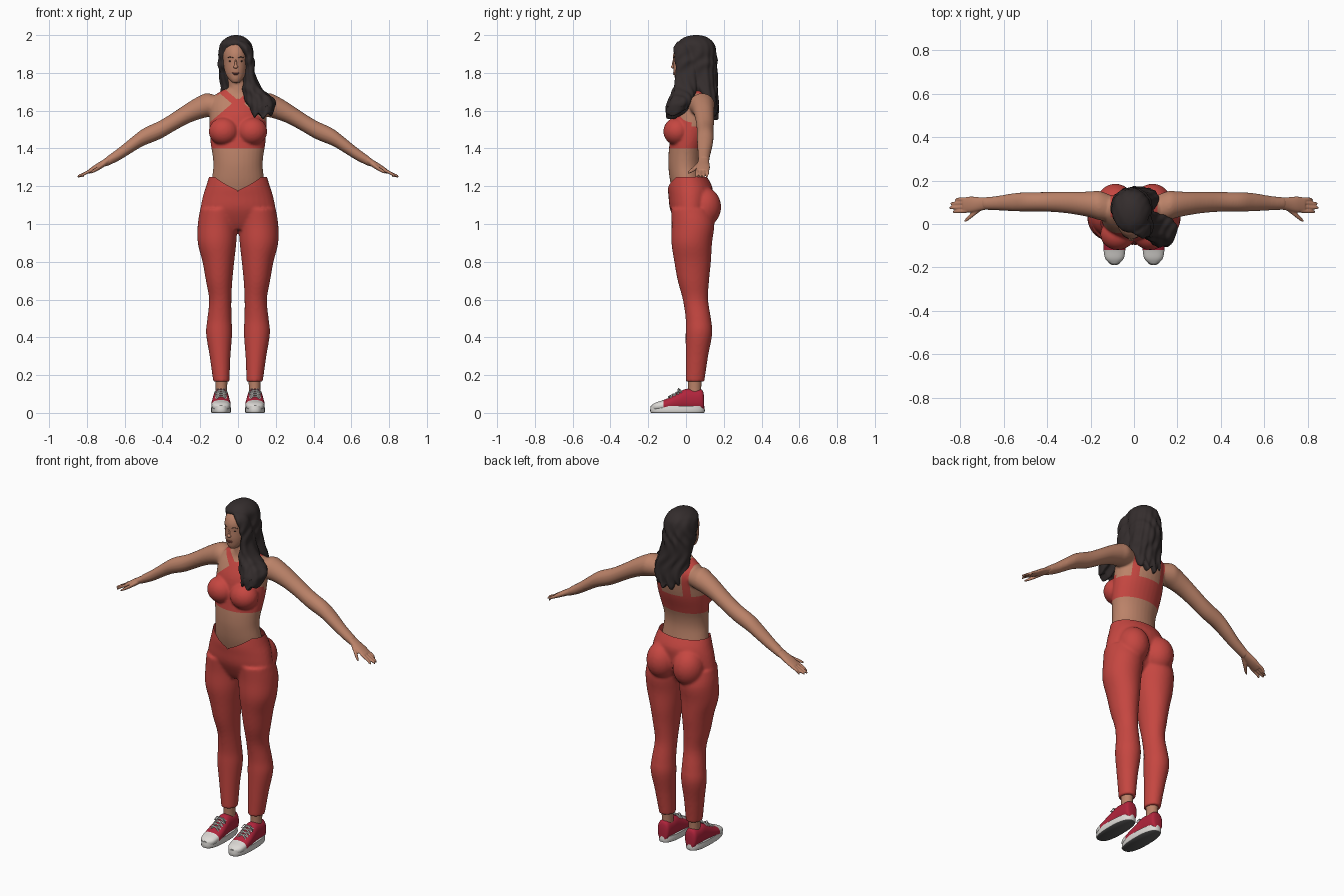
import bpy, bmesh, math
from mathutils import Matrix, Vector

cube = bpy.data.objects.get("Cube")
if cube:
    bpy.data.objects.remove(cube)


def material(name, r, g, b):
    m = bpy.data.materials.new(name)
    m.use_nodes = True
    m.diffuse_color = (r, g, b, 1)
    m.node_tree.nodes["Principled BSDF"].inputs["Base Color"].default_value = (r, g, b, 1)
    return m


skin = material("skin", .50, .225, .14)
red = material("coral_red_fabric", .56, .062, .052)
black = material("dark_hair", .034, .026, .026)
crimson = material("crimson_canvas", .44, .018, .045)
white = material("off_white_rubber", .72, .70, .67)
grey = material("grey_tread", .10, .10, .10)
lip = material("lip", .30, .095, .07)
dark = material("eye_brown", .05, .028, .022)
made = []


def spline(rows, steps):
    """Catmull-Rom interpolation of ring settings."""
    out = []
    for i in range(len(rows) - 1):
        quad = [rows[max(i - 1, 0)], rows[i], rows[i + 1], rows[min(i + 2, len(rows) - 1)]]
        for k in range(steps):
            t = k / steps
            out.append([b + t / 2 * (c - a + t * (2*a - 5*b + 4*c - d + t * (3*b - a - 3*c + d)))
                        for a, b, c, d in zip(*quad)])
    return out + [list(rows[-1])]


def loft(bm, rows, axis="z", side=1, n=32, steps=4, power=2.0):
    """Closed tube of oval rings: centre x, y, z, then the two radii."""
    loops = []
    for x, y, z, a, b in spline(rows, steps):
        ring = []
        for k in range(n):
            t = math.tau * k / n
            c, s = math.cos(t), math.sin(t)
            u = a * math.copysign(abs(c) ** (2 / power), c)
            v = b * math.copysign(abs(s) ** (2 / power), s)
            off = {"z": (u, v, 0), "x": (0, u, v), "y": (u, 0, v)}[axis]
            ring.append(bm.verts.new((side * (x + off[0]), y + off[1], z + off[2])))
        loops.append(ring)
    for p, q in zip(loops, loops[1:]):
        for k in range(n):
            bm.faces.new((p[k], p[(k + 1) % n], q[(k + 1) % n], q[k]))
    bm.faces.new(loops[0])
    bm.faces.new(loops[-1])


def upright(rows, cx=None):
    """Turn (z, half width, front y, back y[, centre x]) into loft rings."""
    return [(r[4] if len(r) > 4 else 0, (r[2] + r[3]) / 2, r[0], r[1], (r[3] - r[2]) / 2) for r in rows]


def ball(bm, centre, radii):
    bmesh.ops.create_uvsphere(bm, u_segments=24, v_segments=16, radius=1,
                              matrix=Matrix.Translation(centre) @ Matrix.Diagonal((*radii, 1)))


def finish(name, bm, mats, voxel=0, smooth=5):
    """Make an object; optionally fuse its parts into one soft skin."""
    bmesh.ops.recalc_face_normals(bm, faces=bm.faces)
    me = bpy.data.meshes.new(name)
    bm.to_mesh(me)
    bm.free()
    ob = bpy.data.objects.new(name, me)
    bpy.context.collection.objects.link(ob)
    if voxel:
        rm = ob.modifiers.new("fuse", "REMESH")
        rm.mode, rm.voxel_size = "VOXEL", voxel
        sm = ob.modifiers.new("soften", "SMOOTH")
        sm.factor, sm.iterations = .5, smooth
        bpy.context.view_layer.update()
        fused = bpy.data.meshes.new_from_object(ob.evaluated_get(bpy.context.evaluated_depsgraph_get()))
        ob.modifiers.clear()
        ob.data = fused
    ob.data.materials.clear()
    for m in mats:
        ob.data.materials.append(m)
    for p in ob.data.polygons:
        p.material_index = 0
    made.append(ob)
    return ob


def cut(bm, co, no, test, clear=False):
    faces = [f for f in bm.faces if test(f.calc_center_median())]
    geom = list({e for f in faces for e in (*f.verts, *f.edges)}) + faces
    bmesh.ops.bisect_plane(bm, geom=geom, dist=1e-5, plane_co=co, plane_no=no, clear_outer=clear)


def tube(name, points, radius, mat):
    cu = bpy.data.curves.new(name, "CURVE")
    cu.dimensions, cu.bevel_depth, cu.bevel_resolution = "3D", radius, 2
    cu.use_fill_caps = True
    sp = cu.splines.new("POLY")
    sp.points.add(len(points) - 1)
    for p, co in zip(sp.points, points):
        p.co = (*co, 1)
    cu.materials.append(mat)
    bpy.context.collection.objects.link(bpy.data.objects.new(name, cu))


# Body: torso, neck, head, bust and arms fused together
HX = -.012
bm = bmesh.new()
loft(bm, upright([(1.13, .14, -.06, .11), (1.22, .14, -.083, .095), (1.30, .131, -.093, .085),
                  (1.36, .134, -.093, .09), (1.42, .144, -.088, .107), (1.50, .15, -.08, .135),
                  (1.58, .15, -.065, .152), (1.64, .15, -.035, .155), (1.68, .125, -.01, .14),
                  (1.715, .07, .0, .11)]))
loft(bm, upright([(1.66, .056, -.01, .1), (1.72, .05, -.003, .09), (1.80, .046, .0, .085, HX)]))
loft(bm, upright([(1.748, .018, -.05, -.01, HX), (1.765, .036, -.058, .02, HX), (1.79, .052, -.063, .06, HX),
                  (1.82, .061, -.068, .1, HX), (1.86, .066, -.068, .125, HX), (1.90, .068, -.068, .13, HX),
                  (1.94, .06, -.05, .13, HX), (1.975, .035, -.005, .1, HX)]))
for s in (1, -1):
    ball(bm, (s * .075, -.047, 1.49), (.08, .073, .074))
    loft(bm, [(.10, .07, 1.625, .06, .05), (.16, .085, 1.629, .067, .063), (.20, .09, 1.618, .06, .062),
              (.26, .095, 1.59, .053, .056), (.33, .10, 1.548, .048, .051), (.41, .102, 1.50, .045, .049),
              (.50, .102, 1.46, .044, .046), (.56, .10, 1.42, .041, .041), (.63, .096, 1.37, .033, .034),
              (.70, .094, 1.328, .028, .025)], "x", s)
body = finish("body", bm, [skin, red], .0065)

# Crop top: clean edges cut into the body, then coloured by region
K = .85
bm = bmesh.new()
bm.from_mesh(body.data)
chest = lambda c: abs(c.x) < .2 and 1.36 < c.z < 1.74
for z in (1.40, 1.515):
    cut(bm, (0, 0, z), (0, 0, 1), chest)
cut(bm, (0, 0, 0), (1, 0, 0), chest)
for s in (1, -1):
    half = lambda c: chest(c) and c.x * s > 0
    cut(bm, (0, 0, 1.665), (s * K, 0, 1), half)
    for z in (1.61, 1.655):
        cut(bm, (0, 0, z), (-s * K, 0, 1), half)
    for x in (.07, .108):
        cut(bm, (s * x, 0, 0), (1, 0, 0), half)


def is_top(c):
    x = abs(c.x)
    if not 1.40 < c.z < 1.72 or x > .2:
        return False
    if c.z < 1.515:
        return True
    if c.y < .03:
        return c.z + K * x < 1.665 or (x < .108 and 1.61 < c.z - K * x < 1.655)
    return .07 < x < .108


for f in bm.faces:
    f.material_index = int(is_top(f.calc_center_median()))
bm.to_mesh(body.data)
bm.free()

# Leggings: hips, buttocks and legs fused, waistband dipping at the front
bm = bmesh.new()
loft(bm, upright([(1.26, .151, -.09, .105), (1.20, .169, -.097, .138), (1.15, .185, -.093, .14),
                  (1.08, .199, -.085, .13), (1.01, .20, -.055, .10), (.97, .14, -.03, .07)]))
for s in (1, -1):
    ball(bm, (s * .086, .096, 1.09), (.087, .09, .105))
    loft(bm, upright([(1.08, .10, -.08, .13, .10), (1.0, .105, -.076, .15, .108), (.9, .102, -.077, .138, .111),
                      (.8, .084, -.062, .132, .104), (.7, .07, -.044, .122, .10), (.6, .059, -.017, .117, .094),
                      (.5, .064, -.002, .132, .098), (.42, .069, -.002, .139, .10), (.3, .055, -.002, .117, .095),
                      (.165, .043, -.002, .097, .088)]), side=s)
leggings = finish("leggings", bm, [red], .008)
bm = bmesh.new()
bm.from_mesh(leggings.data)
cut(bm, (0, 0, 0), (1, 0, 0), lambda c: c.z > 1.1)
cut(bm, (0, 0, 1.25), (0, 0, 1), lambda c: c.z > 1.1, True)
for s in (1, -1):
    cut(bm, (0, -.09, 1.18), (-s * .45, -.35, 1), lambda c: c.z > 1.1 and c.x * s > 0, True)
bm.to_mesh(leggings.data)
bm.free()

# Hair: cap, back fall, and a side lock draped over the left shoulder
bm = bmesh.new()
loft(bm, upright([(2.0, .012, .04, .07, -.01), (1.99, .045, -.005, .11, -.01), (1.96, .079, -.042, .147, HX),
                  (1.92, .09, -.028, .16, HX), (1.85, .095, -.008, .165, HX), (1.78, .094, .02, .165, -.005),
                  (1.70, .10, .045, .168, .01), (1.63, .092, .09, .172, .015), (1.565, .05, .13, .17, .02)]))
loft(bm, upright([(1.965, .035, -.045, .03, .01), (1.93, .03, -.066, .03, .042), (1.86, .024, -.058, .05, .062),
                  (1.79, .03, -.055, .06, .062), (1.72, .05, -.068, .06, .075), (1.66, .08, -.09, .045, .112),
                  (1.62, .072, -.105, .02, .125), (1.57, .04, -.108, -.05, .13)]))
hair = finish("hair", bm, [black], .0065, 3)
for v in hair.data.vertices:
    c = v.co
    wave = math.sin(95 * c.x + 60 * c.y + 4 * math.sin(22 * c.z)) + .6 * math.sin(170 * c.x - 90 * c.y + 30 * c.z)
    v.co = c + v.normal * .003 * wave * min(1, max(0, (2.0 - c.z) * 8))
    if c.z < 1.62:
        v.co.z += .012 * math.sin(130 * c.x)

# Face details
bm = bmesh.new()
ball(bm, (HX, -.066, 1.832), (.013, .014, .010))
ball(bm, (HX, -.063, 1.848), (.007, .011, .026))
finish("nose", bm, [skin], .003, 4)
bm = bmesh.new()
ball(bm, (HX, -.060, 1.800), (.019, .008, .004))
ball(bm, (HX, -.060, 1.794), (.016, .0085, .005))
finish("lips", bm, [lip])
for s, side in ((1, "left"), (-1, "right")):
    bm = bmesh.new()
    ball(bm, (HX + s * .027, -.054, 1.862), (.011, .006, .004))
    finish(side + "_eye", bm, [dark])
    tube(side + "_eyebrow", [(HX + s * x, y, z) for x, y, z in
                             ((.013, -.066, 1.88), (.028, -.06, 1.885), (.042, -.048, 1.88))], .002, dark)

    # Hand: palm, four fingers and thumb
    bm = bmesh.new()
    loft(bm, [(.68, .094, 1.34, .028, .025), (.715, .092, 1.32, .032, .02), (.755, .09, 1.298, .037, .017),
              (.79, .088, 1.278, .033, .012)], "x", s, 20)
    for y, tip in ((.06, .835), (.079, .85), (.098, .845), (.115, .825)):
        loft(bm, [(.77, y, 1.288, .009, .01), (.81, y - .002, 1.268, .009, .009),
                  (tip - .006, y - .004, 1.254, .007, .007), (tip, y - .004, 1.249, .003, .003)], "x", s, 12)
    loft(bm, [(.70, .08, 1.322, .016, .014), (.735, .052, 1.298, .014, .012),
              (.765, .026, 1.28, .011, .009), (.783, .012, 1.27, .004, .004)], "x", s, 12)
    finish(side + "_hand", bm, [skin], .004, 2)

    # Ankle
    bm = bmesh.new()
    loft(bm, upright([(.07, .033, .005, .085, .088), (.12, .03, .012, .08, .088), (.2, .034, .008, .085, .088)]), side=s)
    finish(side + "_ankle", bm, [skin])

    # Shoe: rubber sole with grey tread, canvas upper with white toe cap
    bm = bmesh.new()
    loft(bm, [(.09, -.045, 0, .049, .139), (.09, -.045, .008, .053, .145), (.09, -.045, .036, .051, .142)],
         side=s, steps=2, power=2.5)
    sole = finish(side + "_sole", bm, [white, grey])
    for p in sole.data.polygons:
        p.material_index = int(p.normal.z < -.5)
    tops = [(.096, .085, .02), (.085, .122, .036), (.04, .125, .041), (0, .127, .042), (-.04, .108, .046),
            (-.08, .086, .05), (-.12, .068, .05), (-.16, .055, .042), (-.183, .04, .018)]
    bm = bmesh.new()
    loft(bm, [(.09, y, (h + .012) / 2, w, (h - .012) / 2) for y, h, w in tops], "y", s, power=2.4)
    upper = finish(side + "_shoe_upper", bm, [crimson, white])
    for p in upper.data.polygons:
        p.material_index = int(p.center.y < -.118)

    # Laces crossing over the tongue
    for i in range(4):
        y, z = -.025 - .018 * i, .118 - .0095 * i
        for d in (1, -1):
            tube(side + "_lace", [(s * .09 - d * .03, y, z - .012), (s * .09 - d * .012, y - .004, z + .001),
                                  (s * .09 + d * .012, y - .012, z - .003), (s * .09 + d * .03, y - .016, z - .02)],
                 .004, white)
    for d in (1, -1):
        tube(side + "_lace_bow", [(s * .09, -.03, .12), (s * .09 + d * .02, -.04, .128),
                                  (s * .09 + d * .036, -.045, .105), (s * .09, -.034, .118)], .0035, white)

bpy.ops.object.select_all(action="DESELECT")
for ob in made:
    ob.select_set(True)
bpy.context.view_layer.objects.active = body
bpy.ops.object.shade_smooth_by_angle(angle=math.radians(50))
